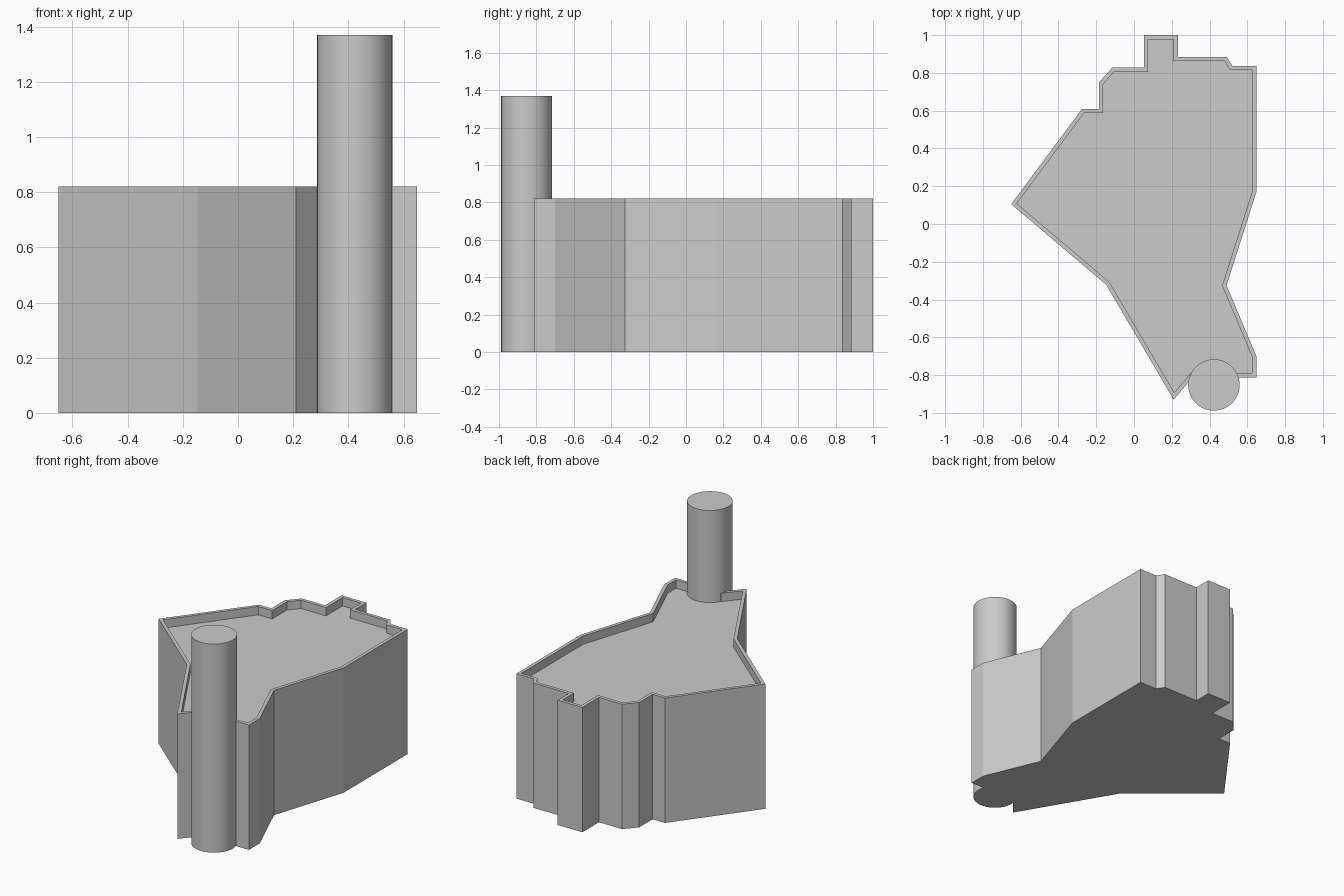
import bpy, bmesh, math
from mathutils import Vector

if "Cube" in bpy.data.objects:
    bpy.data.objects.remove(bpy.data.objects["Cube"])

HEIGHT, FLOOR, WALL = 0.82, 0.765, 0.022

# Building outline, clockwise seen from above
OUTLINE = [Vector(p) for p in (
    (0.053, 1.0), (0.232, 1.0), (0.232, 0.885), (0.49, 0.885), (0.522, 0.836),
    (0.648, 0.836), (0.648, 0.17), (0.49, -0.325), (0.648, -0.70),
    (0.648, -0.812), (0.31, -0.812), (0.21, -0.93), (-0.147, -0.322),
    (-0.65, 0.105), (-0.275, 0.61), (-0.185, 0.61), (-0.185, 0.75),
    (-0.115, 0.828), (0.053, 0.828))]


def inset(points, d):
    """Mitred inward offset of a clockwise polygon."""
    result = []
    for i, p in enumerate(points):
        a = (p - points[i - 1]).normalized()
        b = (points[(i + 1) % len(points)] - p).normalized()
        na, nb = Vector((a.y, -a.x)), Vector((b.y, -b.x))
        result.append(p + (na + nb) * d / (1 + na.dot(nb)))
    return result


def mesh_object(name, bm):
    bmesh.ops.recalc_face_normals(bm, faces=bm.faces)
    mesh = bpy.data.meshes.new(name)
    bm.to_mesh(mesh)
    bm.free()
    obj = bpy.data.objects.new(name, mesh)
    bpy.context.collection.objects.link(obj)
    return obj


# Main block with raised parapet: stacked rings joined by quads
bm = bmesh.new()
inner = inset(OUTLINE, WALL)
rings = [[bm.verts.new((p.x, p.y, z)) for p in loop]
         for loop, z in ((OUTLINE, 0), (OUTLINE, HEIGHT), (inner, HEIGHT), (inner, FLOOR))]
n = len(OUTLINE)
for lower, upper in zip(rings, rings[1:]):
    for i in range(n):
        j = (i + 1) % n
        bm.faces.new((lower[i], lower[j], upper[j], upper[i]))
bm.faces.new(rings[0])
bm.faces.new(rings[-1])
mesh_object("building_block", bm)

# Round tower at the front corner
bpy.ops.mesh.primitive_cylinder_add(vertices=64, radius=0.136, depth=1.37,
                                    location=(0.423, -0.852, 0.685))
tower = bpy.context.object
tower.name = "round_tower"
bpy.ops.object.shade_smooth_by_angle(angle=math.radians(30))
